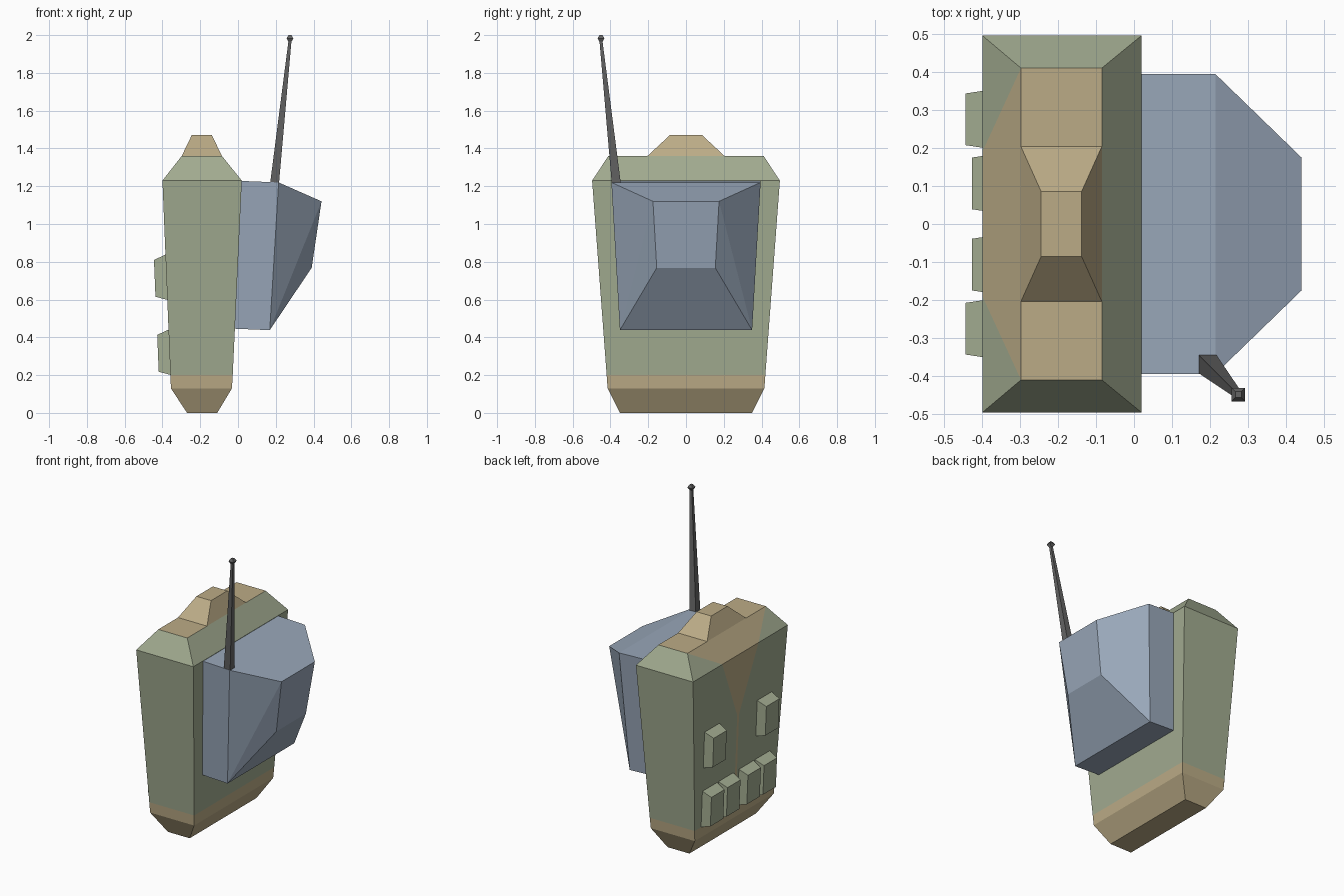
import bpy, bmesh

if "Cube" in bpy.data.objects:
    bpy.data.objects.remove(bpy.data.objects["Cube"])


def material(name, rgb):
    m = bpy.data.materials.new(name)
    m.diffuse_color = (*rgb, 1)
    m.use_nodes = True
    m.node_tree.nodes["Principled BSDF"].inputs["Base Color"].default_value = m.diffuse_color
    return m


GREEN = material("sage_green", (0.36, 0.41, 0.28))
TAN = material("tan", (0.50, 0.41, 0.24))
BLUE = material("slate_blue", (0.32, 0.39, 0.49))
GREY = material("dark_grey", (0.13, 0.13, 0.13))


def finish(name, bm, mats):
    bmesh.ops.remove_doubles(bm, verts=bm.verts, dist=1e-5)
    bmesh.ops.recalc_face_normals(bm, faces=bm.faces)
    me = bpy.data.meshes.new(name)
    bm.to_mesh(me)
    bm.free()
    for m in mats:
        me.materials.append(m)
    ob = bpy.data.objects.new(name, me)
    bpy.context.collection.objects.link(ob)
    return ob


def face(bm, pts, mat=0):
    f = bm.faces.new([bm.verts.new(p) for p in pts])
    f.material_index = mat


def loft(bm, rings, mats=None, skip=()):
    """Join four-sided rings; skip holds (segment, side) pairs left open."""
    n = len(rings) - 1
    mats = mats or [0] * n
    for s in range(n):
        a, b = rings[s], rings[s + 1]
        for i in range(4):
            if (s, i) not in skip:
                j = (i + 1) % 4
                face(bm, (a[i], a[j], b[j], b[i]), mats[s])
    face(bm, rings[0][::-1], mats[0])
    face(bm, rings[-1], mats[-1])


def rect(x0, x1, y, z, cy=0):
    # side 3 of the ring is the -x side
    return [(x0, cy - y, z), (x1, cy - y, z), (x1, cy + y, z), (x0, cy + y, z)]


# Main pack body, with the -x panels left open for the painted stripe
bm = bmesh.new()
loft(bm, [rect(-0.27, -0.11, 0.35, 0), rect(-0.355, -0.032, 0.415, 0.13),
          rect(-0.358, -0.028, 0.42, 0.20), rect(-0.40, 0.02, 0.497, 1.23),
          rect(-0.298, -0.085, 0.411, 1.36)],
     [1, 1, 0, 0], {(2, 3), (3, 3)})
bm.faces.ensure_lookup_table()
bm.faces[-1].material_index = 1

# Tan stripe and its green flanks
mid, low, up, top = (-0.383, 0.82), (-0.358, 0.20), (-0.40, 1.23), (-0.298, 1.36)
for s in (1, -1):
    def p(xz, y):
        return (xz[0], s * y, xz[1])
    face(bm, (p(low, 0.42), p(low, 0.01), p(mid, 0.01), p(up, 0.19), p(up, 0.497)))
    face(bm, (p(up, 0.497), p(up, 0.19), p(top, 0.411)))
for a, ya, b, yb in ((low, 0.01, mid, 0.01), (mid, 0.01, up, 0.19), (up, 0.19, top, 0.411)):
    face(bm, ((a[0], -ya, a[1]), (a[0], ya, a[1]), (b[0], yb, b[1]), (b[0], -yb, b[1])), 1)
finish("pack_body", bm, [GREEN, TAN])

# Raised cap on top
bm = bmesh.new()
loft(bm, [rect(-0.298, -0.085, 0.204, 1.36), rect(-0.245, -0.138, 0.086, 1.47)])
finish("top_cap", bm, [TAN])


# Projecting box on the +x side, its tapered cheeks split along a diagonal
def box_ring(xt, zt, yt, xb, zb, yb):
    return [(xb, -yb, zb), (xt, -yt, zt), (xt, yt, zt), (xb, yb, zb)]


root = box_ring(0.015, 1.228, 0.395, -0.025, 0.446, 0.35)
rim = box_ring(0.215, 1.22, 0.395, 0.168, 0.438, 0.35)
nose = box_ring(0.442, 1.12, 0.175, 0.39, 0.768, 0.155)
bm = bmesh.new()
loft(bm, [root, rim, nose], skip={(1, 0), (1, 2)})
for lo, hi in ((0, 1), (3, 2)):
    face(bm, (rim[lo], rim[hi], nose[hi]))
    face(bm, (rim[lo], nose[hi], nose[lo]))
finish("side_box", bm, [BLUE])

# Leaning aerial and its knob
bm = bmesh.new()
loft(bm, [rect(0.17, 0.217, 0.024, 1.215, -0.369),
          rect(0.267, 0.283, 0.008, 1.968, -0.45)])
finish("aerial", bm, [GREY])
bm = bmesh.new()
loft(bm, [rect(0.275 - r, 0.275 + r, r, z, -0.45)
          for r, z in ((0.008, 1.965), (0.018, 1.983), (0.008, 2.0))])
finish("aerial_knob", bm, [GREY])


# Tapered pouches on the -x side
def pouch(name, y, z0, z1, depth):
    def skin(z):
        return -0.358 - 0.042 * (z - 0.2) / 1.03

    def ring(w, za, zb, out):
        return [(skin(z) - out, y + d, z) for z, d in
                ((za, -w), (za, w), (zb, w), (zb, -w))]
    b = bmesh.new()
    loft(b, [ring(0.078, z0, z1, -0.005), ring(0.068, z0 + 0.018, z1 - 0.03, depth)])
    finish(name, b, [GREEN])


for y in (-0.276, 0.276):
    pouch("upper_pouch", y, 0.597, 0.84, 0.062)
for y in (-0.276, -0.107, 0.107, 0.276):
    pouch("lower_pouch", y, 0.20, 0.443, 0.061)
